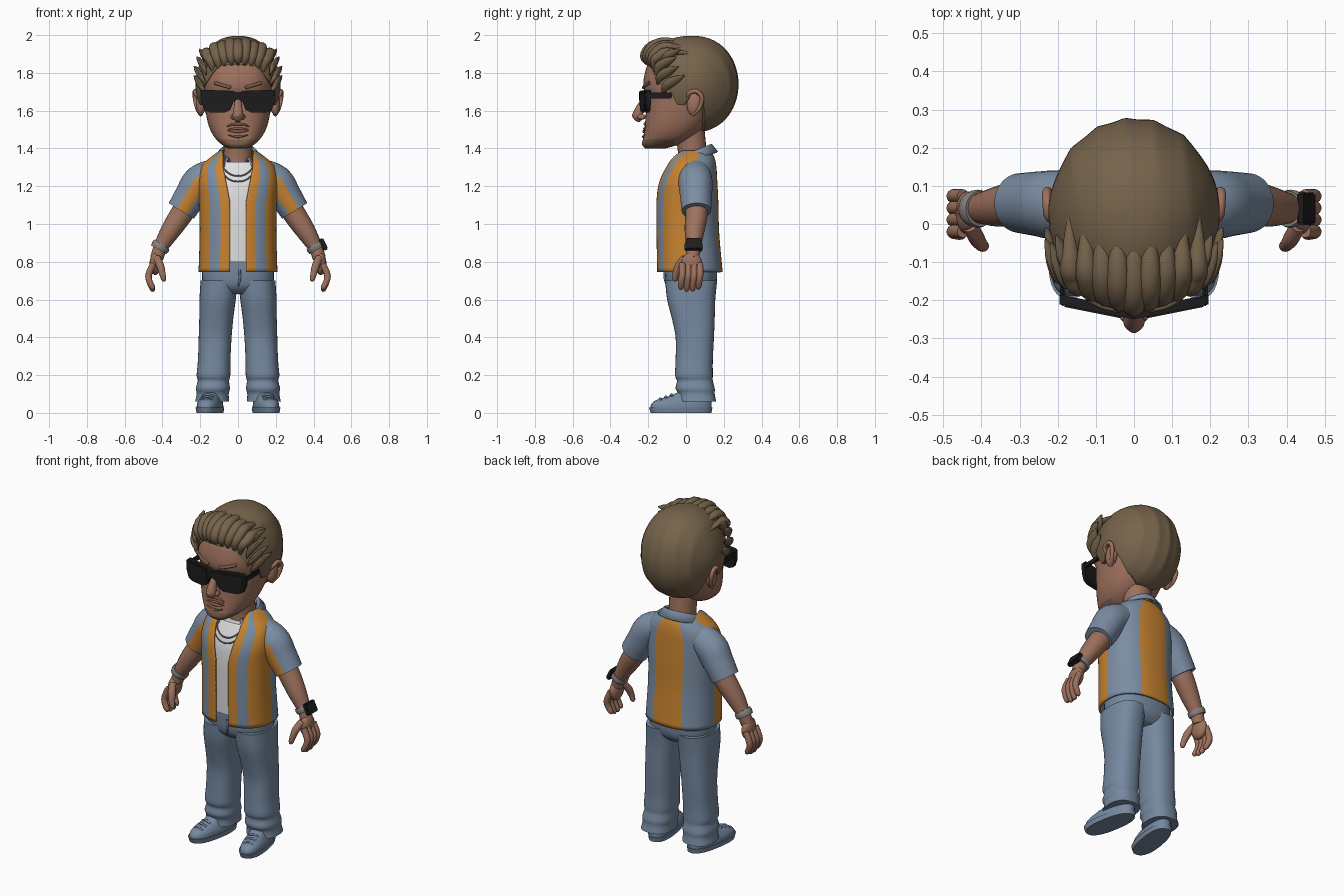
import bpy, bmesh, math
from math import sin, cos, pi, asin
from mathutils import Vector, Matrix

if "Cube" in bpy.data.objects:
    bpy.data.objects.remove(bpy.data.objects["Cube"])


def colour(name, r, g, b):
    m = bpy.data.materials.new(name)
    m.use_nodes = True
    m.diffuse_color = (r, g, b, 1)
    bsdf = m.node_tree.nodes["Principled BSDF"]
    bsdf.inputs["Base Color"].default_value = (r, g, b, 1)
    bsdf.inputs["Roughness"].default_value = 0.8
    return m


HAIR = colour("hair brown", .18, .125, .07)
SKIN = colour("skin", .34, .165, .11)
STUBBLE = colour("stubble", .20, .115, .07)
LIP = colour("lip", .27, .12, .09)
BLUE = colour("shirt blue", .20, .27, .37)
DENIM = colour("denim", .18, .25, .35)
ORANGE = colour("orange", .58, .23, .03)
WHITE = colour("white", .75, .75, .75)
BLACK = colour("black", .012, .012, .013)
GREY = colour("grey metal", .24, .22, .21)


def finish(name, bm, mats, mirror=False, thick=0):
    bmesh.ops.recalc_face_normals(bm, faces=bm.faces)
    me = bpy.data.meshes.new(name)
    bm.to_mesh(me)
    bm.free()
    for m in mats:
        me.materials.append(m)
    me.shade_smooth()
    me.set_sharp_from_angle(angle=0.8)
    ob = bpy.data.objects.new(name, me)
    bpy.context.collection.objects.link(ob)
    if thick:
        mod = ob.modifiers.new("thickness", "SOLIDIFY")
        mod.thickness, mod.offset = thick, 0
    if mirror:
        ob.modifiers.new("mirror", "MIRROR")
    return ob


def loft(name, rings, mats, pick=None, closed=True, caps=True, **kw):
    """Skin a list of equal-length rings; pick(column, centre) gives the material slot."""
    bm = bmesh.new()
    rows = [[bm.verts.new(p) for p in r] for r in rings]
    n = len(rows[0])
    for a, b in zip(rows, rows[1:]):
        for j in range(n if closed else n - 1):
            k = (j + 1) % n
            f = bm.faces.new((a[j], a[k], b[k], b[j]))
            if pick:
                f.material_index = pick(j, f.calc_center_median())
    if caps and closed:
        for r in (rows[0], rows[-1]):
            f = bm.faces.new(r)
            if pick:
                f.material_index = pick(0, f.calc_center_median())
    return finish(name, bm, mats, **kw)


def dense(rows, k=4):
    """Smooth interpolation between rows of numbers."""
    out = []
    for i in range(len(rows) - 1):
        p0, p1, p2, p3 = (rows[min(max(i + d, 0), len(rows) - 1)] for d in (-1, 0, 1, 2))
        for s in range(k):
            t = s / k
            out.append(tuple(b + .5 * t * (c - a + t * (2*a - 5*b + 4*c - d + t * (3*(b - c) + d - a)))
                             for a, b, c, d in zip(p0, p1, p2, p3)))
    return out + [tuple(rows[-1])]


def oval_point(row, t, off=0, p=2.4):
    """Point on a level oval (z, centre x, half width, front y, back y); t = 0 is the front."""
    z, cx, rx, y0, y1 = row
    bend = lambda v: math.copysign(abs(v) ** (2 / p), v)
    return Vector((cx + (rx + off) * bend(sin(t)),
                   (y0 + y1) / 2 - ((y1 - y0) / 2 + off) * bend(cos(t)), z))


def ovals(rows, n=40, off=0):
    return [[oval_point(r, 2 * pi * j / n, off) for j in range(n)] for r in rows]


def on_surface(rows, z, t, off):
    r = min(rows, key=lambda q: abs(q[0] - z))
    v = oval_point(r, t, off)
    return v.x, v.y, z


def sweep(name, pts, mats, n=14, ref=(0, 1, 0), flat=1, **kw):
    """Round tube through (x, y, z, radius) points."""
    path = dense(pts)
    rings, ref = [], Vector(ref)
    for i, q in enumerate(path):
        a, b = path[max(i - 1, 0)], path[min(i + 1, len(path) - 1)]
        t = (Vector(b[:3]) - Vector(a[:3])).normalized()
        nrm = t.cross(ref).normalized()
        side = nrm.cross(t)
        rings.append([Vector(q[:3]) + q[3] * (side * cos(2*pi*j/n) + nrm * sin(2*pi*j/n) * flat)
                      for j in range(n)])
    return loft(name, rings, mats, **kw)


def ball(name, at, size, mat, turn=0, **kw):
    bm = bmesh.new()
    m = Matrix.Translation(at) @ Matrix.Rotation(turn, 4, "X") @ Matrix.Diagonal((*size, 1))
    bmesh.ops.create_uvsphere(bm, u_segments=24, v_segments=14, radius=1, matrix=m)
    return finish(name, bm, [mat], **kw)


def plate(name, outline, y, depth, mat, **kw):
    """Wrapped plate from an (x, z) outline, swept back towards the sides."""
    return loft(name, [[(x, y + .2 * x + d, z) for x, z in outline] for d in (0, depth)], [mat], **kw)


def block(name, at, size, mat, turn=0, **kw):
    bm = bmesh.new()
    m = Matrix.Translation(at) @ Matrix.Rotation(turn, 4, "Y") @ Matrix.Diagonal((*size, 1))
    bmesh.ops.create_cube(bm, size=1, matrix=m)
    bmesh.ops.bevel(bm, geom=bm.edges[:], offset=.005, segments=2, affect="EDGES")
    return finish(name, bm, [mat], **kw)


# Shoes, toes turned out
turn = Matrix.Translation((.13, .08, 0)) @ Matrix.Rotation(.17, 4, "Z")
for part, rows in (("shoe_soles", [(0, 0, .064, -.27, .055), (.028, 0, .068, -.28, .06)]),
                   ("shoe_uppers", [(.026, 0, .063, -.272, .055), (.05, 0, .061, -.265, .055),
                                    (.07, 0, .053, -.235, .055), (.09, 0, .046, -.17, .05),
                                    (.115, 0, .042, -.11, .04)])):
    loft(part, [[turn @ p for p in r] for r in ovals(dense(rows))], [DENIM], mirror=True)
for i in range(3):
    y, z = -.16 - .03 * i, .098 - .011 * i
    a, b, c = (turn @ Vector(p) for p in ((-.03, y, z - .01), (0, y, z), (.03, y, z - .01)))
    sweep("shoe_laces", [(*p, .006) for p in (a, b, c)], [DENIM], n=8, mirror=True)

# Trousers
legs = [(.70, .1, .098, -.11, .165), (.6, .108, .096, -.1, .155), (.5, .115, .09, -.075, .152),
        (.4, .121, .087, -.055, .148), (.28, .126, .086, -.055, .142), (.2, .13, .089, -.058, .142),
        (.17, .13, .083, -.048, .142), (.13, .133, .09, -.055, .152), (.1, .134, .085, -.042, .152),
        (.06, .137, .09, -.045, .16)]
loft("trouser_legs", ovals(dense(legs)), [DENIM], mirror=True)
loft("trouser_seat", ovals(dense([(.63, 0, .12, -.06, .12), (.68, 0, .185, -.105, .16),
                                  (.8, 0, .188, -.112, .165)])), [DENIM])
sweep("trouser_fly", [(.008, -.113, .76, .006), (.01, -.112, .71, .006), (0, -.1, .67, .004)], [DENIM], n=8)

# Torso: undershirt and open striped shirt
torso = dense([(.745, 0, .203, -.148, .188), (.95, 0, .197, -.152, .17), (1.12, 0, .2, -.152, .165),
               (1.22, 0, .205, -.14, .16), (1.3, 0, .19, -.105, .155), (1.35, 0, .14, -.075, .145),
               (1.385, 0, .09, -.045, .125)], 6)
loft("undershirt", ovals([r for r in torso if .77 < r[0] < 1.335], off=-.014), [WHITE])
COLS = 120
middle = torso[10]
shirt = []
for r in torso:
    w = .043 + .035 * min(max((r[0] - 1.12) / .18, 0), 1)
    a = asin(min(w / r[2], .95) ** 1.2)
    shirt.append([oval_point(r, a + (2 * pi - 2 * a) * j / COLS) for j in range(COLS + 1)])
start = asin((.043 / middle[2]) ** 1.2)


def shirt_stripe(j, c):
    q = oval_point(middle, start + (2 * pi - 2 * start) * (j + .5) / COLS)
    if q.y > .01:
        return int(abs(q.x) < .088)
    return int(abs(q.x) < .094 or abs(q.x) > .148)


loft("shirt", shirt, [BLUE, ORANGE], pick=shirt_stripe, closed=False, thick=.012)
sweep("sleeves", [(.11, .05, 1.27, .08), (.2, .05, 1.225, .09), (.25, .053, 1.15, .085),
                  (.3, .055, 1.07, .078)], [BLUE, ORANGE], n=40, mirror=True,
      pick=lambda j, c: int(pi - .35 < 2 * pi * (j + .5) / 40 < pi + .45))

# Collar folded round the neck, with two front points
collar = [[], [], []]
for j in range(41):
    t = .55 + (2 * pi - 1.1) * j / 40
    front = (1 + cos(t)) / 2
    tip = max(0, front - .75) * 4
    for ring, r, drop in zip(collar, (.082, .098, .128), (.01, 0, .04)):
        out = r + (.03 * tip if drop > .02 else 0)
        ring.append((out * sin(t), .035 - out * 1.02 * cos(t), 1.42 - .08 * front - drop * (1 + tip * .6)))
loft("collar", collar, [BLUE], closed=False, thick=.01)

# Neck and chains
sweep("neck", [(0, .035, 1.26, .085), (0, .035, 1.36, .076), (0, .02, 1.5, .078)], [SKIN], n=24)
for low in (1.225, 1.255):
    sweep("neck_chain", [(*on_surface(torso, low + .35 * t * t, t, -.008), .004)
                         for t in (-.55, -.35, -.15, 0, .15, .35, .55)], [GREY], n=6, ref=(0, .3, 1))

# Arms, hands and wristwear
sweep("arms", [(.24, .055, 1.14, .06), (.3, .055, 1.05, .06), (.36, .045, .96, .052),
               (.41, .04, .875, .038), (.43, .035, .82, .035)], [SKIN], n=20, mirror=True)
ball("palms", (.438, .03, .79), (.03, .056, .06), SKIN, mirror=True)
for i in range(4):
    y, tip = .074 - .031 * i, .665 - .012 * sin(i)
    sweep("fingers", [(.448, y, .79, .017), (.472, y, .735, .018), (.47, y - .004, .7, .017),
                      (.452, y - .008, tip, .014), (.447, y - .008, tip - .012, .003)],
          [SKIN], mirror=True)
sweep("thumbs", [(.43, -.005, .82, .02), (.412, -.038, .78, .021), (.4, -.055, .735, .017),
                 (.393, -.058, .705, .013), (.391, -.058, .695, .003)], [SKIN], mirror=True)
sweep("wristbands", [(.402, .04, .892, .047), (.41, .04, .88, .05), (.419, .04, .864, .047)],
      [GREY], n=24, mirror=True)
block("watch_case", (.452, .04, .892), (.026, .085, .066), BLACK, turn=-.45)

# Head with stubbled chin
head = dense([(1.4, 0, .05, -.215, -.11), (1.42, 0, .085, -.233, -.04), (1.46, 0, .125, -.226, .04),
              (1.52, 0, .155, -.218, .1), (1.6, 0, .172, -.212, .15), (1.67, 0, .18, -.208, .17),
              (1.72, 0, .183, -.225, .18), (1.78, 0, .184, -.222, .18), (1.86, 0, .165, -.195, .16),
              (1.92, 0, .12, -.13, .12)])
loft("head", ovals(head, 56), [SKIN, STUBBLE], pick=lambda j, c: int(c.z < 1.445 and c.y < -.06))
spread = (-.32, -.16, 0, .16, .32)
for part, z, bow, r, mat in (("moustache", 1.53, -.15, .007, STUBBLE), ("upper_lip", 1.505, -.05, .006, LIP),
                             ("lower_lip", 1.49, .08, .008, LIP), ("chin_beard", 1.462, .1, .006, STUBBLE)):
    sweep(part, [(*on_surface(head, z + bow * t * t, t, .001), r * (1.1 - 2 * abs(t)))
                 for t in spread], [mat], n=8, ref=(0, .3, 1))

# Nose, brows and ears
sweep("nose", [(0, -.205, 1.69, .016), (0, -.23, 1.64, .019), (0, -.252, 1.59, .027),
               (0, -.252, 1.568, .028), (0, -.235, 1.55, .016)], [SKIN], ref=(1, 0, 0))
ball("nose_tip", (0, -.265, 1.575), (.02, .021, .018), SKIN)
ball("nostrils", (.023, -.235, 1.567), (.016, .023, .015), SKIN, mirror=True)
sweep("brows", [(*on_surface(head, 1.715 + .05 * t, t, .002), .009) for t in (.15, .4, .65)],
      [HAIR], n=8, ref=(0, .3, 1), mirror=True)
ball("ears", (.197, .045, 1.64), (.026, .04, .066), SKIN, turn=-.15, mirror=True)
sweep("ear_rims", [(.19, .01, 1.65, .008), (.222, .015, 1.69, .011), (.228, .055, 1.703, .012),
                   (.228, .085, 1.67, .012), (.215, .07, 1.61, .011), (.195, .035, 1.58, .012)],
      [SKIN], ref=(1, 0, 0), mirror=True)

# Sunglasses
rim = [(0, 1.695), (.03, 1.705), (.185, 1.71), (.196, 1.70), (.192, 1.64), (.178, 1.603),
       (.15, 1.59), (.07, 1.59), (.04, 1.605), (.022, 1.65), (0, 1.66)]
plate("glasses_frame", rim, -.25, .026, BLACK, mirror=True)
lens = [(.108 + (x - .108) * .84, 1.65 + (z - 1.65) * .8) for x, z in rim[1:-1]]
plate("glasses_lenses", lens, -.254, .006, BLACK, mirror=True)
block("glasses_temples", (.187, -.145, 1.68), (.014, .14, .03), BLACK, mirror=True)

# Hair shell, with a hairline that dips at the sideburns and nape
line = [(0, 1.845), (.5, 1.84), (.8, 1.76), (1.12, 1.71), (1.25, 1.63), (1.42, 1.63),
        (1.58, 1.71), (1.8, 1.66), (2.0, 1.54), (2.3, 1.495), (3.2, 1.49)]


def hairline(t):
    for (a, u), (b, v) in zip(line, line[1:]):
        if a <= t <= b:
            return u + (v - u) * (t - a) / (b - a)


hair, N, ROWS = [], 144, 36
for i in range(ROWS + 2):
    ring = []
    for j in range(N):
        t = 2 * pi * j / N
        low = asin((hairline(min(t, 2 * pi - t)) - 1.74) / .256)
        lat = 1.55 + (low - 1.55) * min(i, ROWS) / ROWS
        r = cos(lat) ** .88
        x, y = .225 * r * sin(t), -r * cos(t) * (.272 if cos(t) > 0 else .25)
        groove = 1 - .022 * abs(sin(42 * x + 4 * y)) * min(1, 3 * r)
        if i > ROWS:
            groove *= .72
        ring.append((x * groove, .03 + y * groove, 1.74 + .256 * sin(lat)))
    hair.append(ring)
loft("hair", hair, [HAIR])

# Swept-back front locks and side tufts
for k in range(-4, 5):
    x, w = k * .038, .006 * (k % 2)
    z = 1.965 - 2.2 * x * x
    sweep("front_lock", [(x * .85, -.195 + abs(x) * .2, 1.838 - abs(x) * .25, .006),
                         (x * .95, -.222 + abs(x) * .35, 1.885 - x * x, .026),
                         (x * 1.05, -.185 + abs(x) * .3, z - .025 + w, .03),
                         (x * 1.1, -.1, z + w - .002, .026), (x * 1.1, .03, z - .012, .006)],
          [HAIR], n=12, ref=(1, 0, 0), flat=.85)
for z, y in ((1.74, -.06), (1.79, -.09), (1.84, -.1), (1.88, -.08)):
    inset = max(0, z - 1.8) * .35
    sweep("side_tufts", [(.17, y - .06, z - .05, .006), (.196 - inset, y - .045, z - .01, .025),
                         (.213 - inset, y, z + .02, .026), (.232 - inset, y + .05, z + .045, .004)],
          [HAIR], n=12, flat=.6, mirror=True)
